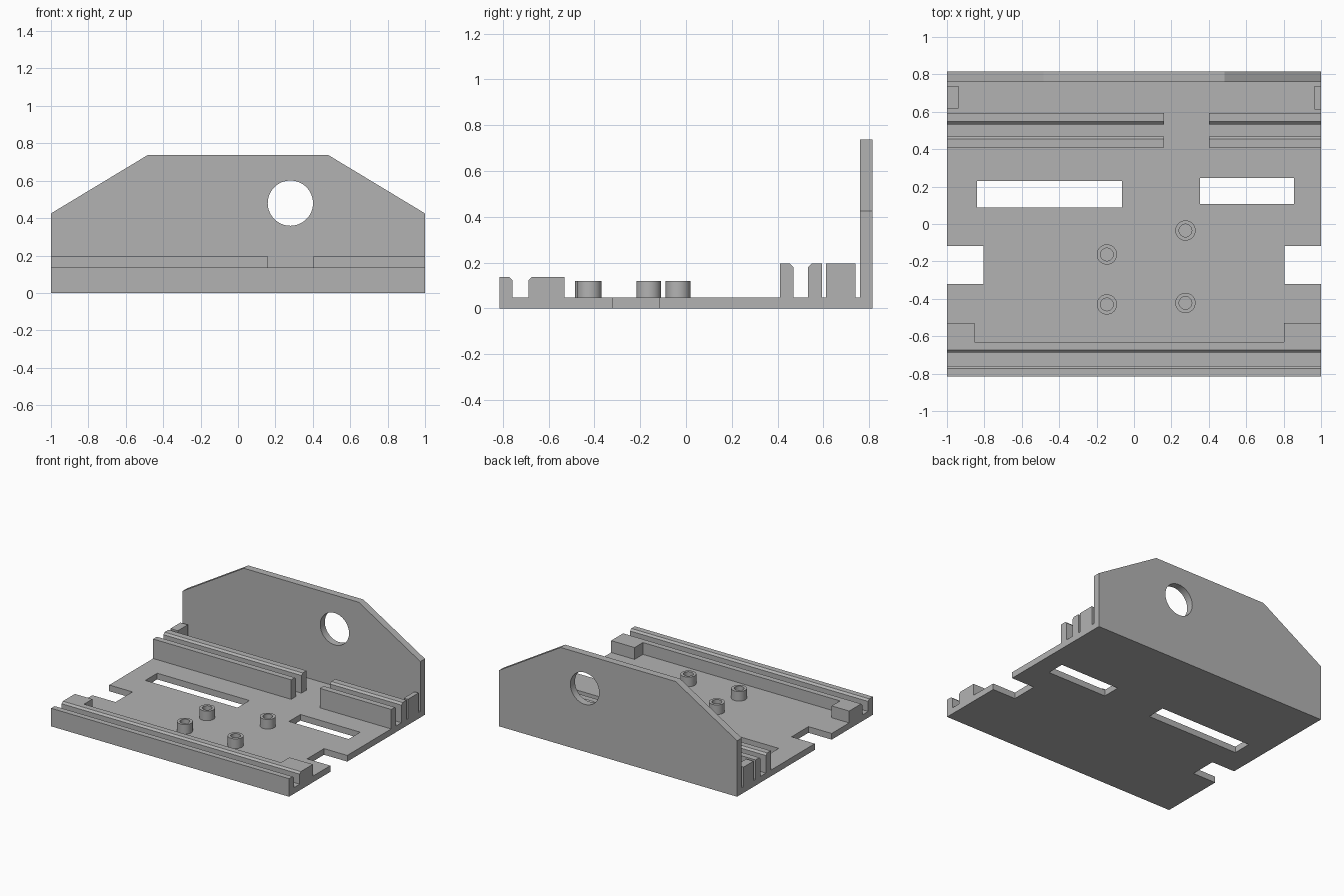
import bpy, bmesh
from math import cos, sin, tau
from mathutils import Matrix

old = bpy.data.objects.get("Cube")
if old:
    bpy.data.objects.remove(old, do_unlink=True)

grey = bpy.data.materials.new("light grey")
grey.use_nodes = True
colour = (0.45, 0.45, 0.45, 1)
grey.diffuse_color = colour
grey.node_tree.nodes["Principled BSDF"].inputs["Base Color"].default_value = colour

# Local profile axes (u, v, depth) mapped to the world for each extrusion direction
AXES = {
    "x": Matrix(((0, 0, 1, 0), (1, 0, 0, 0), (0, 1, 0, 0), (0, 0, 0, 1))),
    "y": Matrix(((1, 0, 0, 0), (0, 0, -1, 0), (0, 1, 0, 0), (0, 0, 0, 1))),
    "z": Matrix.Identity(4),
}


def rect(u0, u1, v0, v1):
    return [(u0, v0), (u1, v0), (u1, v1), (u0, v1)]


def circle(u, v, r, n=48):
    return [(u + r * cos(tau * i / n), v + r * sin(tau * i / n)) for i in range(n)]


def prism(name, loops, axis, start, end):
    """Extrude an outline, with any holes, along a world axis."""
    curve = bpy.data.curves.new(name, "CURVE")
    curve.dimensions = "2D"
    curve.fill_mode = "BOTH"
    curve.extrude = (end - start) / 2
    for loop in loops:
        spline = curve.splines.new("POLY")
        spline.points.add(len(loop) - 1)
        for point, (u, v) in zip(spline.points, loop):
            point.co = (u, v, 0, 1)
        spline.use_cyclic_u = True
    obj = bpy.data.objects.new(name, curve)
    bpy.context.collection.objects.link(obj)
    bpy.ops.object.select_all(action="DESELECT")
    obj.select_set(True)
    bpy.context.view_layer.objects.active = obj
    bpy.ops.object.convert(target="MESH")
    obj = bpy.context.object

    mesh = obj.data
    bm = bmesh.new()
    bm.from_mesh(mesh)
    bm.transform(AXES[axis])
    offset = [(start + end) / 2 if a == axis else 0 for a in "xyz"]
    bm.transform(Matrix.Translation(offset))
    bmesh.ops.remove_doubles(bm, verts=bm.verts, dist=0.0001)
    bmesh.ops.recalc_face_normals(bm, faces=bm.faces)
    bm.to_mesh(mesh)
    bm.free()
    mesh.materials.clear()
    mesh.materials.append(grey)
    bpy.ops.object.shade_smooth_by_angle()
    return obj


FLOOR = 0.047
WALL_Y, BACK = 0.76, 0.815
BEVEL = 0.014


def rail(name, y0, y1, top, bevel_side, x0=-1, x1=1):
    """Rail along x with one bevelled top edge facing its groove."""
    if bevel_side > 0:
        crown = [(y1, top - BEVEL), (y1 - BEVEL, top), (y0, top)]
    else:
        crown = [(y1, top), (y0 + BEVEL, top), (y0, top - BEVEL)]
    prism(name, [[(y0, FLOOR), (y1, FLOOR)] + crown], "x", x0, x1)


# Base plate with side notches and two slots
plate = [(-1, -BACK), (1, -BACK), (1, -0.32), (0.805, -0.32), (0.805, -0.117),
         (1, -0.117), (1, WALL_Y), (-1, WALL_Y), (-1, -0.117), (-0.805, -0.117),
         (-0.805, -0.32), (-1, -0.32)]
prism("base_plate", [plate, rect(-0.84, -0.065, 0.087, 0.23),
                     rect(0.353, 0.855, 0.107, 0.245)], "z", 0, FLOOR)

# Back wall with sloped shoulders and a round hole
wall = [(-1, 0), (1, 0), (1, 0.425), (0.483, 0.737), (-0.483, 0.737), (-1, 0.425)]
prism("back_wall", [wall, circle(0.28, 0.48, 0.121, 64)], "y", WALL_Y, BACK)

# Back rail pairs, split by a gap
for side, x0, x1 in (("right", -1, 0.16), ("left", 0.4, 1)):
    rail("back_rail_outer_" + side, 0.41, 0.469, 0.195, 1, x0, x1)
    rail("back_rail_inner_" + side, 0.533, 0.594, 0.195, -1, x0, x1)

# Front rail pair
rail("front_rail_outer", -BACK, -0.758, 0.137, 1)
rail("front_rail_inner", -0.688, -0.63, 0.137, -1)

# End blocks
prism("front_block_right", [rect(-1, -0.853, -0.63, -0.53)], "z", FLOOR, 0.137)
prism("front_block_left", [rect(0.803, 1, -0.63, -0.53)], "z", FLOOR, 0.137)
prism("back_block_right", [rect(-1, -0.938, 0.618, 0.737)], "z", FLOOR, 0.195)
prism("back_block_left", [rect(0.965, 1, 0.612, 0.739)], "z", FLOOR, 0.195)

# Hollow standoff posts
posts = [(-0.145, -0.163), (-0.145, -0.43), (0.275, -0.035), (0.275, -0.422)]
for i, (x, y) in enumerate(posts, 1):
    prism(f"standoff_{i}", [circle(x, y, 0.054), circle(x, y, 0.034)], "z", FLOOR, 0.12)
